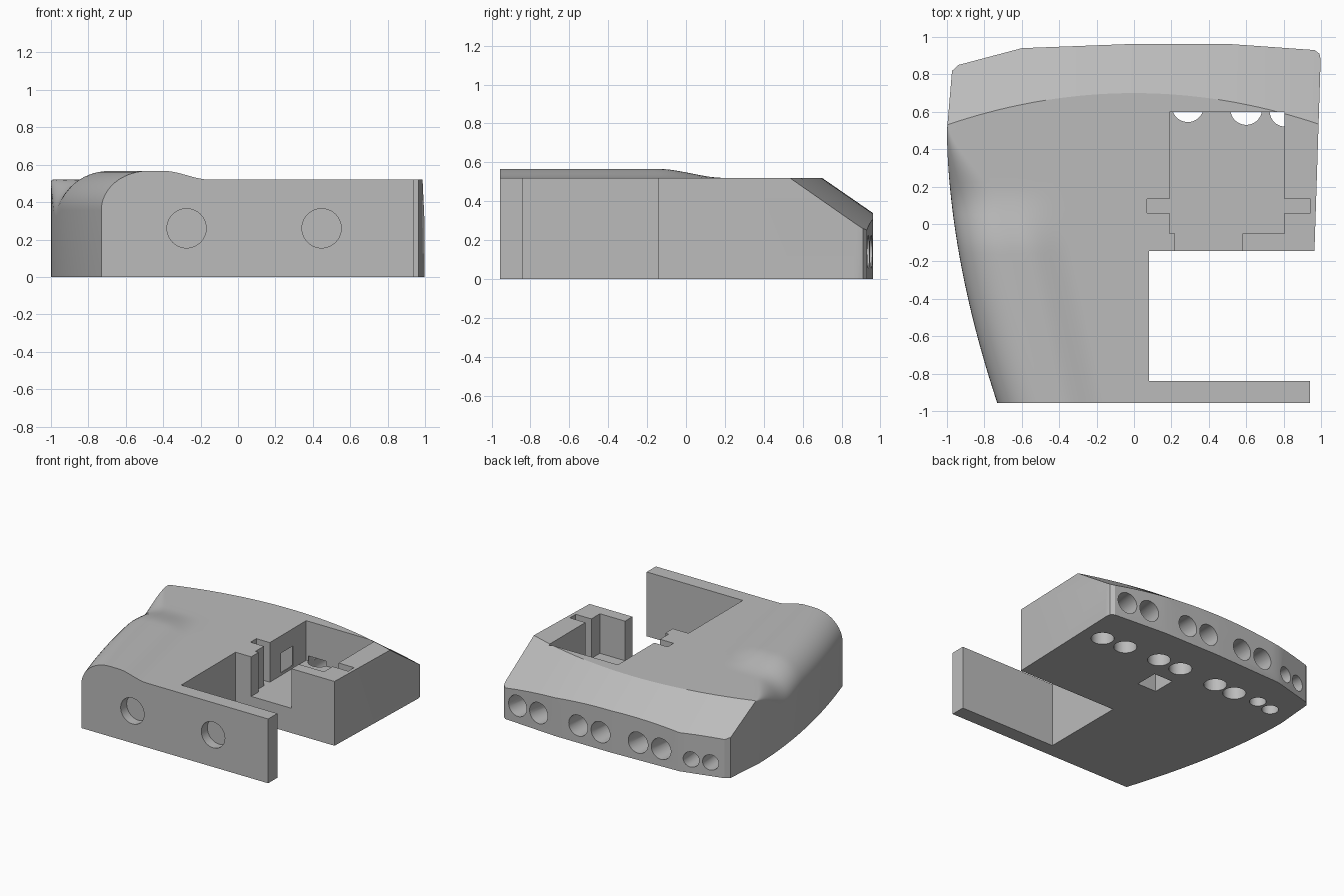
import bpy, bmesh, math
from mathutils import Vector

if "Cube" in bpy.data.objects:
    bpy.data.objects.remove(bpy.data.objects["Cube"], do_unlink=True)

TOP = 0.52

grey = bpy.data.materials.new("plain_grey")
grey.use_nodes = True
colour = (0.5, 0.5, 0.5, 1)
grey.diffuse_color = colour
grey.node_tree.nodes["Principled BSDF"].inputs["Base Color"].default_value = colour


def add_object(name, bm):
    bmesh.ops.recalc_face_normals(bm, faces=bm.faces)
    mesh = bpy.data.meshes.new(name)
    bm.to_mesh(mesh)
    bm.free()
    mesh.materials.append(grey)
    obj = bpy.data.objects.new(name, mesh)
    bpy.context.collection.objects.link(obj)
    return obj


def loft(name, sections):
    """Solid skinned through closed sections with equal point counts."""
    bm = bmesh.new()
    rings = [[bm.verts.new(p) for p in s] for s in sections]
    for a, b in zip(rings, rings[1:]):
        for i in range(len(a)):
            j = (i + 1) % len(a)
            bm.faces.new((a[i], a[j], b[j], b[i]))
    bm.faces.new(rings[0])
    bm.faces.new(rings[-1])
    return add_object(name, bm)


def prism(name, outline, low, high):
    return loft(name, [[(x, y, z) for x, y in outline] for z in (low, high)])


def box(name, x0, x1, y0, y1, z0, z1):
    return prism(name, [(x0, y0), (x1, y0), (x1, y1), (x0, y1)], z0, z1)


def rod(name, start, end, radius):
    start, end = Vector(start), Vector(end)
    turn = (end - start).to_track_quat('Z', 'Y')
    ring = [turn @ Vector((radius * math.cos(a), radius * math.sin(a), 0))
            for a in (math.tau * i / 40 for i in range(40))]
    return loft(name, [[p + c for p in ring] for c in (start, end)])


def combine(target, cutter, operation='DIFFERENCE'):
    mod = target.modifiers.new("cut", 'BOOLEAN')
    mod.operation, mod.object, mod.solver = operation, cutter, 'EXACT'
    bpy.context.view_layer.objects.active = target
    bpy.ops.object.modifier_apply(modifier=mod.name)
    bpy.data.objects.remove(cutter, do_unlink=True)


def ease(t):
    t = max(0.0, min(1.0, t))
    return t * t * (3 - 2 * t)


# Curved flank, raised shoulder and shrinking edge rounding
def flank(y):
    if y < 0.5:
        return -1 + 0.27 * ((0.5 - y) / 1.46) ** 1.8
    return -1 + 0.085 * (y - 0.5)


def height(x, y):
    slope_start = -0.15 - 0.22 * (y + 0.95)
    return TOP + 0.047 * ease((slope_start - x) / 0.25) * ease((0.2 - y) / 0.35)


def body_section(y):
    left = flank(y)
    r = 0.004 + 0.206 * ease((0.56 - y) / 0.5)
    crest = height(left, y)
    points = [(left, y, 0)]
    for i in range(13):
        a = math.pi / 2 * i / 12
        points.append((left + 1.2 * r * (1 - math.cos(a)), y,
                       crest - r * (1 - math.sin(a))))
    start = left + 1.2 * r
    for i in range(1, 31):
        x = start + (0.2 - start) * i / 30
        points.append((x, y, height(x, y)))
    return points + [(1.2, y, TOP), (1.2, y, 0)]


body = loft("housing", [body_section(-1.0 + 2.1 * i / 60) for i in range(61)])

# Plan outline trims the front, back and straight side
plan = [(-1.3, -0.957), (0.94, -0.957), (0.94, -0.6), (0.965, -0.14), (0.998, 0.88),
        (0.992, 0.91), (0.965, 0.93), (0.5, 0.963), (0, 0.963), (-0.6, 0.94),
        (-0.94, 0.85), (-1.2, 0.6), (-1.3, 0.4)]
combine(body, prism("plan_trim", plan, -0.1, 1), 'INTERSECT')

# Sloping back face with a curved upper edge
slope = []
for i in range(41):
    x = -1.2 + 2.4 * i / 40
    edge = 0.7 - 0.17 * x * x
    slope.append([(x, edge - 0.29, TOP + 0.2), (x, edge + 0.6, TOP - 0.414),
                  (x, edge + 0.6, 1), (x, edge - 0.29, 1)])
combine(body, loft("slope_cutter", slope))

# Side notch, and pocket with its slots
combine(body, box("notch_cutter", 0.08, 1.3, -0.84, -0.145, -0.1, 1))
pocket = [(0.22, -0.3), (0.58, -0.3), (0.58, -0.05), (0.805, -0.05), (0.805, 0.06),
          (0.945, 0.06), (0.945, 0.135), (0.805, 0.135), (0.805, 0.6), (0.19, 0.6),
          (0.19, 0.135), (0.07, 0.135), (0.07, 0.06), (0.19, 0.06), (0.19, -0.05),
          (0.22, -0.05)]
combine(body, prism("pocket_cutter", pocket, 0.2, 1))

# Square well underneath, opening into the pocket
combine(body, box("well_cutter", 0.01, 0.18, 0.26, 0.45, -0.1, 0.4))
combine(body, box("window_cutter", 0.1, 0.25, 0.28, 0.43, 0.22, 0.38))

# Paired sensor bores: back mouth x, underside x, underside y, radius
bores = [(0.85, 0.81, 0.605, 0.085), (0.65, 0.6, 0.615, 0.085),
         (0.29, 0.288, 0.63, 0.085), (0.09, 0.083, 0.63, 0.085),
         (-0.24, -0.265, 0.615, 0.085), (-0.44, -0.452, 0.61, 0.085),
         (-0.69, -0.665, 0.625, 0.062), (-0.84, -0.809, 0.595, 0.062)]
for mouth, x, y, r in bores:
    z = 0.14 if r > 0.07 else 0.11
    reach = Vector((mouth, 0.94, z)) - Vector((x, y, z))
    base = Vector((x, y, z))
    combine(body, rod("back_bore", base, base + reach * 1.6, r))
    combine(body, rod("floor_bore", (x, y, -0.1), (x, y, 0.24), r))

# Blind round recesses in the front
for x in (-0.275, 0.447):
    combine(body, rod("front_recess", (x, -1.1, 0.26), (x, -0.88, 0.26), 0.105))

bpy.ops.object.select_all(action='DESELECT')
body.select_set(True)
bpy.context.view_layer.objects.active = body
bpy.ops.object.shade_smooth_by_angle(angle=math.radians(28))
